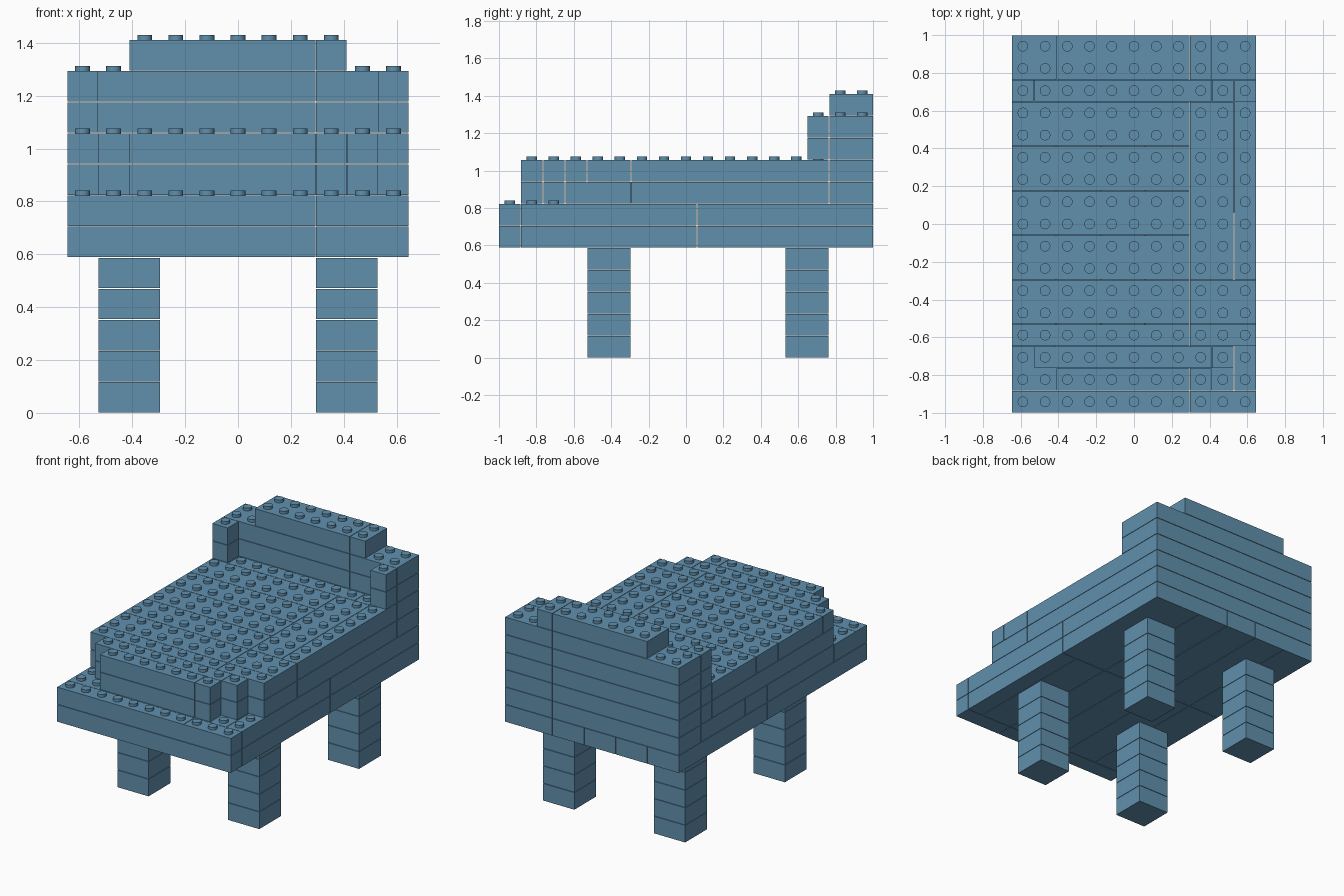
import bpy
import bmesh
from mathutils import Matrix

if "Cube" in bpy.data.objects:
    bpy.data.objects.remove(bpy.data.objects["Cube"], do_unlink=True)

PITCH = 2 / 17            # one stud cell, also one brick height
COLS, ROWS = 11, 17
GAP = 0.0015              # clearance round each brick
STUD_R, STUD_H = 0.028, 0.019

blue = bpy.data.materials.new("steel blue")
blue.use_nodes = True
colour = (0.12, 0.28, 0.42, 1)
blue.diffuse_color = colour
blue.node_tree.nodes["Principled BSDF"].inputs["Base Color"].default_value = colour

bricks = []               # (name, layer, x0, x1, y0, y1) in cells
filled = set()


def brick(name, layer, x0, x1, y0, y1):
    bricks.append((name, layer, x0, x1, y0, y1))
    filled.update((x, y, layer) for x in range(x0, x1) for y in range(y0, y1))


def grid(name, layer, xs, ys):
    """Fill the cells between consecutive x and y seams with bricks."""
    for x0, x1 in zip(xs, xs[1:]):
        for y0, y1 in zip(ys, ys[1:]):
            brick(name, layer, x0, x1, y0, y1)


def build(name, layer, x0, x1, y0, y1):
    bm = bmesh.new()
    size = ((x1 - x0) * PITCH - 2 * GAP, (y1 - y0) * PITCH - 2 * GAP, PITCH - 2 * GAP)
    centre = ((x0 + x1 - COLS) / 2 * PITCH, (y0 + y1 - ROWS) / 2 * PITCH, (layer + 0.5) * PITCH)
    bmesh.ops.create_cube(bm, size=1, matrix=Matrix.Translation(centre) @ Matrix.Diagonal((*size, 1)))
    # Studs on the cells left open by the layer above
    top = (layer + 1) * PITCH - GAP
    for x in range(x0, x1):
        for y in range(y0, y1):
            if (x, y, layer + 1) not in filled:
                at = ((x + 0.5 - COLS / 2) * PITCH, (y + 0.5 - ROWS / 2) * PITCH, top + STUD_H / 2)
                bmesh.ops.create_cone(bm, cap_ends=True, segments=20, radius1=STUD_R, radius2=STUD_R,
                                      depth=STUD_H, matrix=Matrix.Translation(at))
    for face in bm.faces:
        face.smooth = len(face.verts) == 4 and face.calc_area() < STUD_R * STUD_H
    for edge in bm.edges:
        edge.smooth = all(face.smooth for face in edge.link_faces)
    mesh = bpy.data.meshes.new(name)
    bm.to_mesh(mesh)
    bm.free()
    mesh.materials.append(blue)
    bpy.context.collection.objects.link(bpy.data.objects.new(name, mesh))


# Four legs, five bricks tall
for side, x in (("right", 1), ("left", 8)):
    for end, y in (("front", 4), ("back", 13)):
        for layer in range(5):
            brick(f"{end}_{side}_leg", layer, x, x + 2, y, y + 2)

# Base slab: lengthwise bricks below, crosswise bricks above
for layer in (5, 6):
    grid("base_front_edge", layer, (0, 8, 11), (0, 1))
    grid("base_side", layer, (8, 10, 11), (1, 9))
    brick("base_side", layer, 8, 11, 9, 17)
grid("base_lengthwise", 5, (0, 2, 4, 6, 8), (1, 9, 17))
grid("base_crosswise", 6, (0, 8), range(1, 18, 2))

# Seat with stepped front corners
for layer in (7, 8):
    grid("seat_front_edge", layer, (2, 8, 9), (1, 2))
    grid("seat_front_step", layer, (1, 9, 10), (2, 3))
    grid("seat_side", layer, (8, 10), (6, 14))
    brick("seat_side_edge", layer, 10, 11, 6, 15)
    grid("seat_back", layer, (0, 8, 11), (15, 17))
grid("seat_lengthwise", 7, (0, 2, 4, 6, 8), (3, 7, 14))
brick("seat_side_front", 7, 8, 11, 3, 6)
grid("seat_crosswise", 8, (0, 8), (3, 4, 6, 8, 10, 12, 14))
grid("seat_side_front", 8, (8, 11), (3, 4, 6))
grid("seat_rear_row", 7, (0, 1, 9, 10), (14, 15))
grid("seat_rear_row", 8, (0, 1, 9, 10), (14, 15))

# Backrest with short wings and a narrower crest
for layer in (9, 10):
    grid("backrest", layer, (0, 8, 11), (15, 17))
    brick("right_wing", layer, 0, 1, 14, 15)
    brick("left_wing", layer, 10, 11, 14, 15)
grid("backrest_crest", 11, (2, 8, 9), (15, 17))

for spec in bricks:
    build(*spec)
